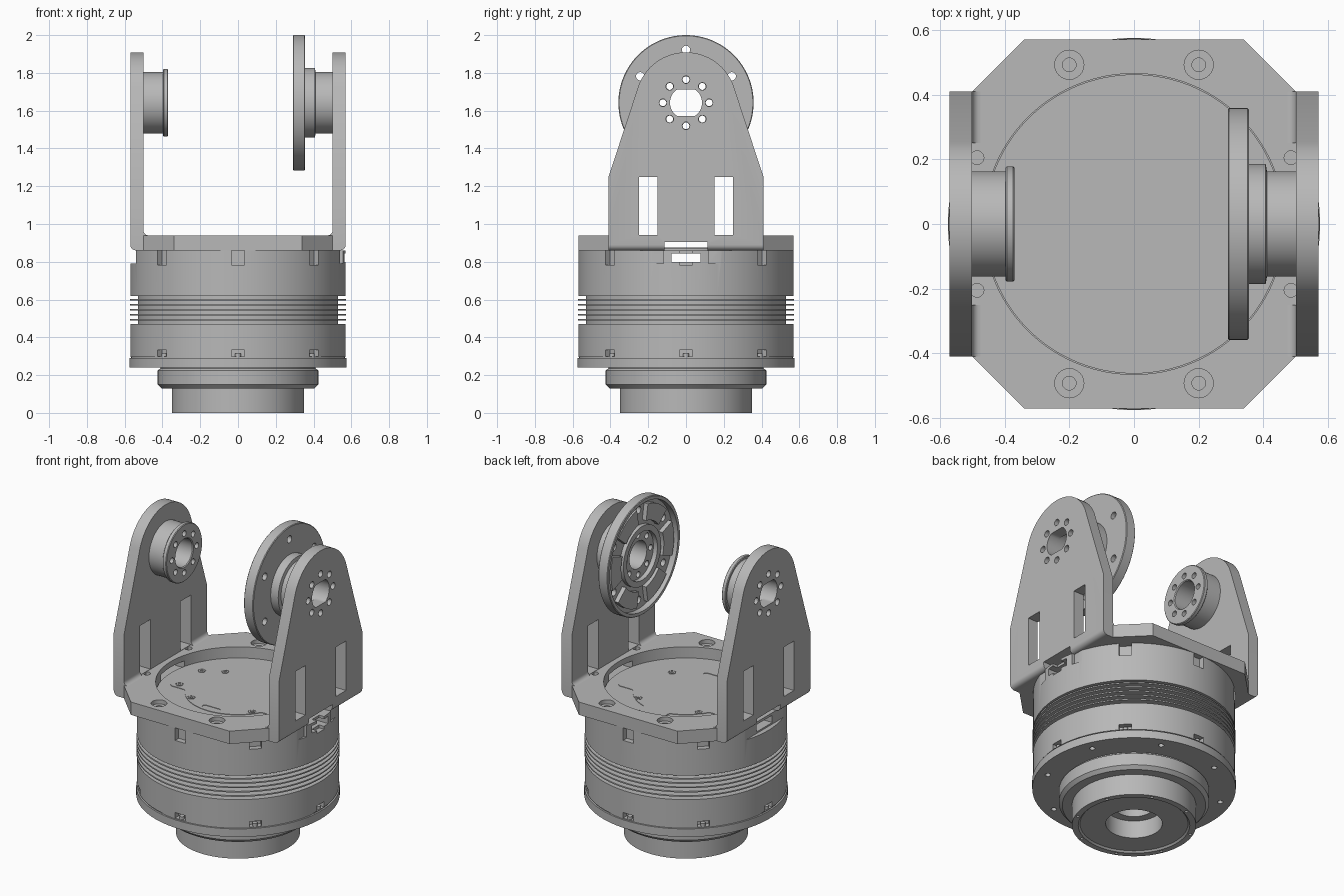
import bpy, bmesh
from math import sin, cos, pi, radians, hypot, atan2, acos
from mathutils import Matrix

cube = bpy.data.objects.get("Cube")
if cube:
    bpy.data.objects.remove(cube, do_unlink=True)

grey = bpy.data.materials.new("machined_grey")
grey.use_nodes = True
GREY = (0.48, 0.48, 0.48, 1)
grey.diffuse_color = GREY
grey.node_tree.nodes["Principled BSDF"].inputs["Base Color"].default_value = GREY

AXLE = 1.642
UP = Matrix.Identity(4)
# Local (a, b, h) becomes (x=h, y=a, z=b)
SIDE = Matrix(((0, 0, 1, 0), (1, 0, 0, 0), (0, 1, 0, 0), (0, 0, 0, 1)))
HUB = Matrix.Translation((0, 0, AXLE)) @ SIDE


def finish(name, bm, frame):
    bmesh.ops.transform(bm, matrix=frame, verts=bm.verts)
    bmesh.ops.recalc_face_normals(bm, faces=bm.faces)
    mesh = bpy.data.meshes.new(name)
    bm.to_mesh(mesh)
    bm.free()
    mesh.materials.append(grey)
    ob = bpy.data.objects.new(name, mesh)
    bpy.context.collection.objects.link(ob)
    return ob


def lathe(name, profile, frame=UP, steps=96, closed=False):
    bm = bmesh.new()
    vs = [bm.verts.new((r, 0, h)) for r, h in profile]
    es = [bm.edges.new(p) for p in zip(vs, vs[1:])]
    if closed:
        es.append(bm.edges.new((vs[-1], vs[0])))
    bmesh.ops.spin(bm, geom=vs + es, cent=(0, 0, 0), axis=(0, 0, 1),
                   angle=2 * pi, steps=steps, use_merge=False)
    bmesh.ops.remove_doubles(bm, verts=bm.verts, dist=1e-5)
    return finish(name, bm, frame)


def prism(name, outline, h0, h1, frame=UP):
    bm = bmesh.new()
    face = bm.faces.new([bm.verts.new((a, b, h0)) for a, b in outline])
    top = bmesh.ops.extrude_face_region(bm, geom=[face])["geom"]
    bmesh.ops.translate(bm, vec=(0, 0, h1 - h0),
                        verts=[v for v in top if isinstance(v, bmesh.types.BMVert)])
    return finish(name, bm, frame)


def arc(r, a0, a1, n, cx=0, cy=0):
    return [(cx + r * cos(a0 + (a1 - a0) * i / n),
             cy + r * sin(a0 + (a1 - a0) * i / n)) for i in range(n + 1)]


def rod(r, h0, h1, a=0, b=0, frame=UP):
    return prism("rod", arc(r, 0, 2 * pi, 20, a, b)[:-1], h0, h1, frame)


def box(x0, x1, y0, y1, z0, z1, turn=0):
    return prism("box", [(x0, y0), (x1, y0), (x1, y1), (x0, y1)], z0, z1,
                 Matrix.Rotation(turn, 4, 'Z'))


def join(obs):
    bpy.ops.object.select_all(action='DESELECT')
    for ob in obs:
        ob.select_set(True)
    bpy.context.view_layer.objects.active = obs[0]
    if len(obs) > 1:
        bpy.ops.object.join()
    return obs[0]


def cut(ob, cutters):
    tool = join(cutters)
    tool.hide_render = True
    mod = ob.modifiers.new("cut", 'BOOLEAN')
    mod.operation, mod.solver, mod.object = 'DIFFERENCE', 'EXACT', tool
    mod.use_self = True
    join([ob])
    bpy.ops.object.modifier_apply(modifier=mod.name)
    bpy.data.objects.remove(tool, do_unlink=True)


def smooth(ob):
    join([ob])
    bpy.ops.object.shade_smooth_by_angle(angle=radians(30))


def ring(r, n, start=0):
    return [(r * cos(start + 2 * pi * i / n), r * sin(start + 2 * pi * i / n))
            for i in range(n)]


# Motor body: foot, collar, flange, cooling fins, upper shell
profile = [(0, .2), (.11, .2), (.11, .12), (.16, .12), (.16, .01), (.305, .01), (.315, 0),
           (.35, 0), (.35, .13), (.405, .13), (.425, .15), (.425, .225), (.41, .235),
           (.41, .24), (.575, .24), (.575, .29), (.565, .29), (.565, .297), (.57, .297),
           (.57, .47), (.53, .47)]
for i in range(5):
    z = .493 + .0268 * i
    profile += [(.53, z - .004), (.573, z - .004), (.573, z + .004), (.53, z + .004)]
profile += [(.53, .62), (.57, .62), (.57, .861), (.462, .861), (.462, .872), (0, .872)]
body = lathe("motor_body", profile, steps=128)
tools = [box(-.7, .7, -.078, .078, .8, .845), box(-.65, -.54, -.19, .19, .79, .9)]
tools += [box(.54, .65, y - .035, y + .035, .79, .9) for y in (-.155, .155)]
for i in range(8):
    turn = i * pi / 4
    tools.append(box(.535, .65, -.035, .035, .298, .332, turn))
    if i != 4:
        tools.append(box(.535, .65, -.035, .035, .782, .9, turn))
tools += [rod(.016, .2, .27, x, y) for x, y in ring(.51, 8, pi / 8)]
tools += [rod(.009, -.05, .03, x, y) for x, y in ring(.333, 8, pi / 8)]
cut(body, tools)
smooth(body)

# Screw heads sitting in the lower notches
smooth(join([rod(.015, .29, .315, x, y) for x, y in ring(.552, 8)]))
bpy.context.object.name = "notch_screws"


# Cover panel: a disc with side lobes and a rear tab
def cover_radius(t):
    c, s = abs(cos(t)) + 1e-6, abs(sin(t)) + 1e-6
    lobe = min(.37 / c, .145 / s)
    tab = min(.352 / s, .085 / c) if sin(t) > 0 else 0
    return max(.3, lobe, tab)


angles = [2 * pi * i / 180 for i in range(180)]
cover = prism("cover_panel", [(cover_radius(t) * cos(t), cover_radius(t) * sin(t))
                              for t in angles], .868, .875)
screws = [(-.33, .115), (-.33, -.105), (-.215, .18), (.175, .22), (.215, -.17), (-.175, -.21)]
slot = arc(.017, pi / 2, 3 * pi / 2, 8, -.044, -.262) + arc(.017, -pi / 2, pi / 2, 8, .044, -.262)
cut(cover, [rod(.023, .86, .89, x, y) for x, y in screws] + [prism("slot", slot, .86, .89)])
smooth(cover)
heads = [lathe("head", [(0, .866), (.009, .866), (.009, .876), (.019, .876), (.019, .865)],
               Matrix.Translation((x, y, 0)), 16) for x, y in screws]
smooth(join(heads))
bpy.context.object.name = "cover_screws"

# Bracket plate: chamfered, with a round opening and counterbored holes
plate = prism("bracket_plate", [(.34, .57), (-.34, .57), (-.505, .405), (-.505, -.405),
                                (-.34, -.57), (.34, -.57), (.505, -.405), (.505, .405)], .86, .94)
tools = [prism("opening", arc(.465, 0, 2 * pi, 96)[:-1], .8, 1)]
bore = [(0, .8), (.021, .8), (.021, .915), (.045, .915), (.045, 1), (0, 1)]
for a in (-.2, .2):
    for b in (-.492, .492):
        tools.append(lathe("bore", bore, Matrix.Translation((a, b, 0)), 24))
tools += [box(s * .54 - .1, s * .54 + .1, -.115, .115, .8, .905) for s in (-1, 1)]
for s in (-1, 1):
    tools += [rod(.021, .8, 1, s * .485, y) for y in (-.205, .205)]
cut(plate, tools)
smooth(plate)

# Side arms: tapered with a round head, windows and a hole pattern
R = .267
dy, dz = .41, 1.25 - AXLE
touch = atan2(dz, dy) + acos(R / hypot(dy, dz))
outline = [(-.41, .86), (.41, .86), (.41, 1.25)] + arc(R, touch, pi - touch, 32, 0, AXLE) + [(-.41, 1.25)]
bolt_circle = ring(.122, 8)
flat = [(a, max(-.07, min(.07, b))) for a, b in arc(.085, 0, 2 * pi, 48)[:-1]]
for s, side in ((1, "left"), (-1, "right")):
    arm = prism(side + "_arm", outline, s * .5, s * .57, SIDE)
    bm = bmesh.new()
    bm.from_mesh(arm.data)
    outer = [e for e in bm.edges if all(abs(v.co.x) > .56 for v in e.verts)]
    bend = [e for e in outer if all(v.co.z < .87 for v in e.verts)]
    bmesh.ops.bevel(bm, geom=bend, offset=.03, segments=5, profile=.5, affect='EDGES')
    bm.to_mesh(arm.data)
    bm.free()
    lo, hi = sorted((s * .45, s * .62))
    tools = [box(lo, hi, y - .05, y + .05, .942, 1.25) for y in (-.2, .2)]
    tools += [box(lo, hi, -.115, .115, .8, .905), prism("bore", flat, lo, hi, HUB)]
    tools += [rod(.02, lo, hi, a, b, HUB) for a, b in bolt_circle]
    cut(arm, tools)
    smooth(arm)
    # Fillets where the arm meets the plate
    curve = [(s * x, z) for x, z in [(.503, .935), (.475, .935)]
             + arc(.025, -pi / 2, 0, 6, .475, .965) + [(.503, .965)]]
    fillets = []
    for y in (-.33, .33):
        # Local (a, b, h) becomes (x=a, z=b, y=-h)
        fillets.append(prism("fillet", curve, y - .08, y + .08, Matrix.Rotation(pi / 2, 4, 'X')))
    smooth(join(fillets))
    bpy.context.object.name = side + "_bend_fillets"

# Right hub: bored sleeve with an end lip
hub = lathe("right_hub", [(.085, -.502), (.163, -.502), (.163, -.397), (.174, -.397), (.178, -.393),
                          (.178, -.374), (.174, -.37), (.09, -.37), (.085, -.375)], HUB, closed=True)
cut(hub, [rod(.018, -.6, -.3, a, b, HUB) for a, b in bolt_circle])
smooth(hub)

# Left hub with its large disc, recessed on the inner face
disc = lathe("left_hub_disc", [(.085, .502), (.163, .502), (.163, .411), (.185, .407), (.185, .355),
                               (.354, .355), (.358, .351), (.358, .294), (.354, .29), (.335, .29),
                               (.335, .327), (.185, .327), (.185, .302), (.15, .302), (.15, .33),
                               (.085, .33)], HUB, 128, True)
tools = [rod(.018, .25, .6, a, b, HUB) for a, b in bolt_circle]
tools += [rod(.022, .25, .4, a, b, HUB) for a, b in ring(.28, 6, pi / 6)]
cut(disc, tools)
smooth(disc)

# Raised pads inside the disc
pads = []
for i in range(6):
    mid, half = i * pi / 3, radians(20)
    pads.append(prism("pad", arc(.31, mid - half, mid + half, 10)
                      + arc(.21, mid + half, mid - half, 10), .3, .33, HUB))
smooth(join(pads))
bpy.context.object.name = "disc_pads"
